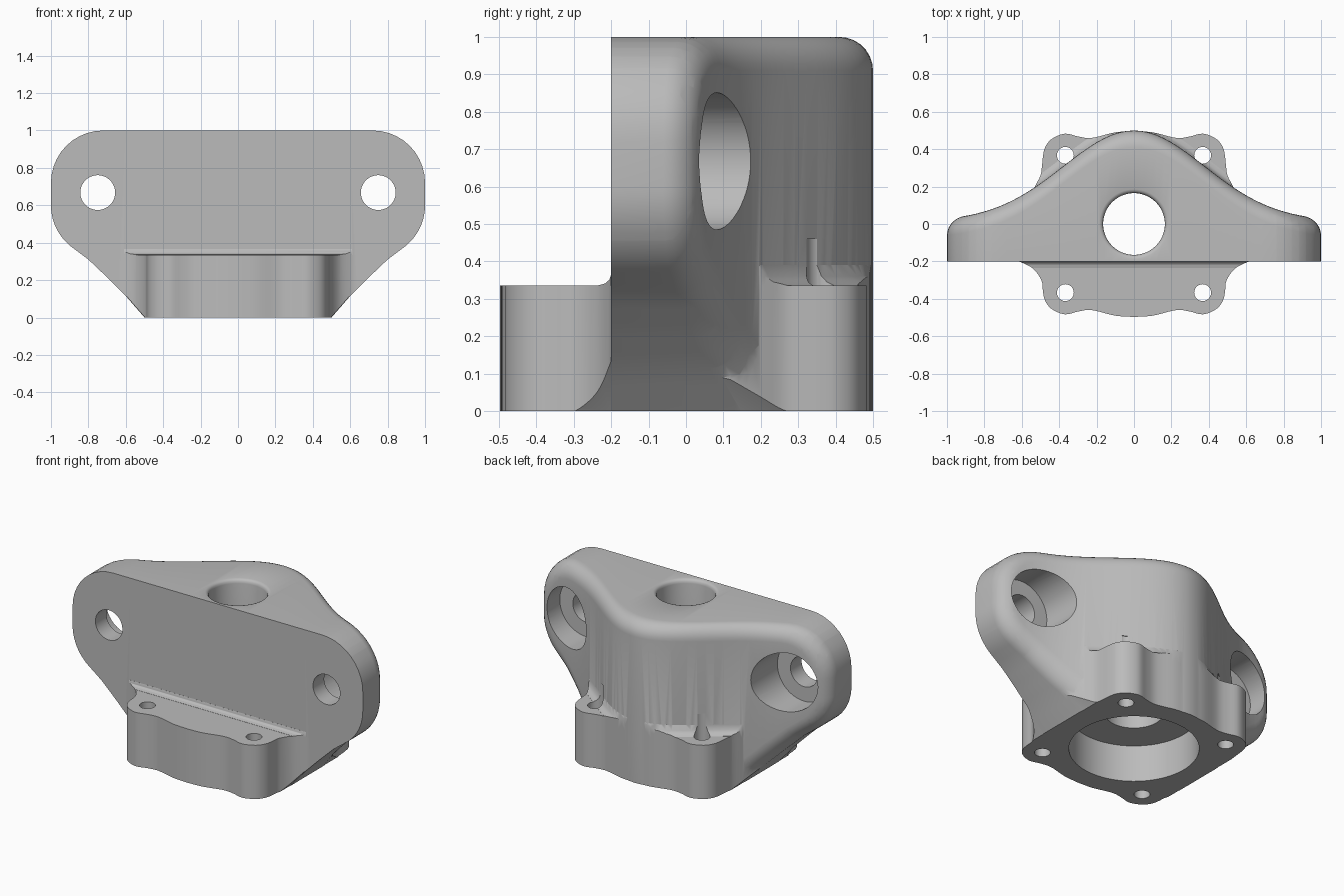
import bpy, bmesh, math
from mathutils import Vector

if "Cube" in bpy.data.objects:
    bpy.data.objects.remove(bpy.data.objects["Cube"], do_unlink=True)

grey = bpy.data.materials.new("cast grey")
grey.use_nodes = True
grey.diffuse_color = (0.5, 0.5, 0.5, 1)
grey.node_tree.nodes["Principled BSDF"].inputs["Base Color"].default_value = (0.5, 0.5, 0.5, 1)


def to_object(name, bm):
    bmesh.ops.recalc_face_normals(bm, faces=bm.faces[:])
    mesh = bpy.data.meshes.new(name)
    bm.to_mesh(mesh)
    bm.free()
    mesh.materials.append(grey)
    obj = bpy.data.objects.new(name, mesh)
    bpy.context.collection.objects.link(obj)
    return obj


def loft(rings):
    """Capped skin through rings of equal length."""
    bm = bmesh.new()
    rows = [[bm.verts.new(p) for p in ring] for ring in rings]
    n = len(rows[0])
    for a, b in zip(rows, rows[1:]):
        for i in range(n):
            j = (i + 1) % n
            bm.faces.new((a[i], a[j], b[j], b[i]))
    bm.faces.new(rows[0][::-1])
    bm.faces.new(rows[-1])
    bmesh.ops.recalc_face_normals(bm, faces=bm.faces[:])
    return bm


def lathe(name, profile, origin, along_y=False, sides=64):
    """Round cutter; profile holds (radius, distance along the axis)."""
    rings = []
    for r, h in profile:
        ring = []
        for i in range(sides):
            a = math.tau * i / sides
            u, v = r * math.cos(a), r * math.sin(a)
            ring.append(Vector(origin) + Vector((u, h, v) if along_y else (u, v, h)))
        rings.append(ring)
    return to_object(name, loft(rings))


def combine(target, tool, operation):
    """Boolean that consumes the tool."""
    mod = target.modifiers.new("cut", "BOOLEAN")
    mod.operation, mod.solver, mod.object = operation, "EXACT", tool
    bpy.context.view_layer.update()
    graph = bpy.context.evaluated_depsgraph_get()
    mesh = bpy.data.meshes.new_from_object(target.evaluated_get(graph))
    target.modifiers.clear()
    target.data = mesh
    bpy.data.objects.remove(tool, do_unlink=True)


def smooth_path(pts, steps=4):
    """Catmull-Rom curve through the points."""
    p = [Vector(q) for q in pts]
    p = [2 * p[0] - p[1]] + p + [2 * p[-1] - p[-2]]
    out = []
    for a, b, c, d in zip(p, p[1:], p[2:], p[3:]):
        for k in range(steps):
            t = k / steps
            out.append(0.5 * (2 * b + (c - a) * t + (2 * a - 5 * b + 4 * c - d) * t * t
                              + (3 * b - a - 3 * c + d) * t ** 3))
    return out + [p[-2]]


def back(x):
    """Depth of the bell-shaped rear wall."""
    return 0.015 + 0.485 * math.exp(-x * x / 0.286)


def arc(cx, cz, r, a0, a1, n=10):
    return [(cx + r * math.cos(math.radians(a0 + (a1 - a0) * i / n)),
             cz + r * math.sin(math.radians(a0 + (a1 - a0) * i / n))) for i in range(n + 1)]


# Front silhouette, continued below the base plane
half = [(0.36, -0.2), (0.5, 0), (0.6, 0.115), (0.7, 0.215), (0.8, 0.31)]
half += arc(0.72, 0.6, 0.28, -52, 0) + arc(0.72, 0.72, 0.28, 0, 90)
outline = [Vector(p) for p in half] + [Vector((-x, z)) for x, z in reversed(half)]


def silhouette(inset, y):
    ring = []
    for i, p in enumerate(outline):
        t = (outline[(i + 1) % len(outline)] - outline[i - 1]).normalized()
        q = p - Vector((t.y, -t.x)) * inset
        ring.append((q.x, y, q.y))
    return ring


# Main body: rounded slab sliced in x, its rear pushed out to the bell curve
R = 0.09
rings = [silhouette(0, -0.2)]
for k in range(8):
    t = math.pi / 2 * k / 7
    rings.append(silhouette(R * (1 - math.cos(t)), R * (math.sin(t) - 1)))
bm = loft(rings)
for i in range(-24, 25):
    bmesh.ops.bisect_plane(bm, geom=bm.verts[:] + bm.edges[:] + bm.faces[:],
                           plane_co=(i * 0.04, 0, 0), plane_no=(1, 0, 0), dist=1e-5)
for v in bm.verts:
    if v.co.y > -0.15:
        v.co.y += back(v.co.x)
body = to_object("mount_body", bm)

# Base flange outline with four ears
ear = [(0, 0.497), (0.1, 0.49), (0.2, 0.465), (0.25, 0.46), (0.3, 0.468), (0.37, 0.483),
       (0.44, 0.455), (0.475, 0.41), (0.487, 0.36), (0.492, 0.31)]
front = smooth_path(ear + [(0.52, 0.26), (0.56, 0.225), (0.64, 0.19)])
rear = smooth_path(ear + [(0.5, 0.26), (0.53, 0.2), (0.57, 0.12)])
side = [(p.x, -p.y) for p in front] + [(p.x, p.y) for p in reversed(rear)]
flange_pts = side + [(-x, y) for x, y in side[-2:0:-1]]


def flange_prism(name, top):
    return to_object(name, loft([[(x, y, z) for x, y in flange_pts] for z in (-0.1, top)]))


flange = flange_prism("base_flange", 0.335)
combine(flange, to_object("trim", loft([silhouette(0.002, y) for y in (-0.7, 0.7)])), "INTERSECT")

# Blend above the rear ears
xs = [i * 0.03 for i in range(-20, 21)]
levels = [(0.05, 0.3), (0.05, 0.336), (0.025, 0.345), (0.01, 0.36), (0, 0.39), (-0.02, 0.41)]
blend = to_object("ear_blend", loft(
    [[(x, back(x) + d, z) for x in xs] + [(0.6, 0, z), (-0.6, 0, z)] for d, z in levels]))
combine(blend, flange_prism("trim", 0.6), "INTERSECT")

# Small fillet where the front ledge meets the plate
section = [(-0.18, 0.3), (-0.235, 0.3), (-0.235, 0.336), (-0.216, 0.341), (-0.205, 0.351),
           (-0.2005, 0.365), (-0.18, 0.365)]
fillet = to_object("ledge_fillet", loft([[(x, y, z) for y, z in section] for x in (-0.61, 0.61)]))
combine(fillet, flange_prism("trim", 0.6), "INTERSECT")

for part in (flange, blend, fillet):
    combine(body, part, "UNION")

# Level the underside
combine(body, to_object("floor_cut", loft(
    [[(x, y, z) for x, y in ((-2, -2), (2, -2), (2, 2), (-2, 2))] for z in (-1, 0)])), "DIFFERENCE")

# Central bore with wide recess below and rounded upper rim
combine(body, lathe("bore", [(0.368, -0.1), (0.368, 0.23), (0.165, 0.2301), (0.165, 0.975),
                             (0.168, 0.988), (0.175, 0.996), (0.187, 1.0005), (0.187, 1.1)],
                    (0, 0, 0)), "DIFFERENCE")

for sx in (-1, 1):
    # Counterbored bolt holes through the plate
    combine(body, lathe("bolt_hole", [(0.093, -0.4), (0.093, -0.09), (0.183, -0.0899), (0.183, 0.6)],
                        (sx * 0.75, 0, 0.668), along_y=True), "DIFFERENCE")
    # Screw holes in the flange ears
    for sy in (-1, 1):
        combine(body, lathe("screw_hole", [(0.045, -0.1), (0.045, 0.46)],
                            (sx * 0.367, sy * 0.367, 0), sides=32), "DIFFERENCE")

bpy.ops.object.select_all(action="DESELECT")
body.select_set(True)
bpy.context.view_layer.objects.active = body
bpy.ops.object.shade_smooth_by_angle(angle=math.radians(32))
